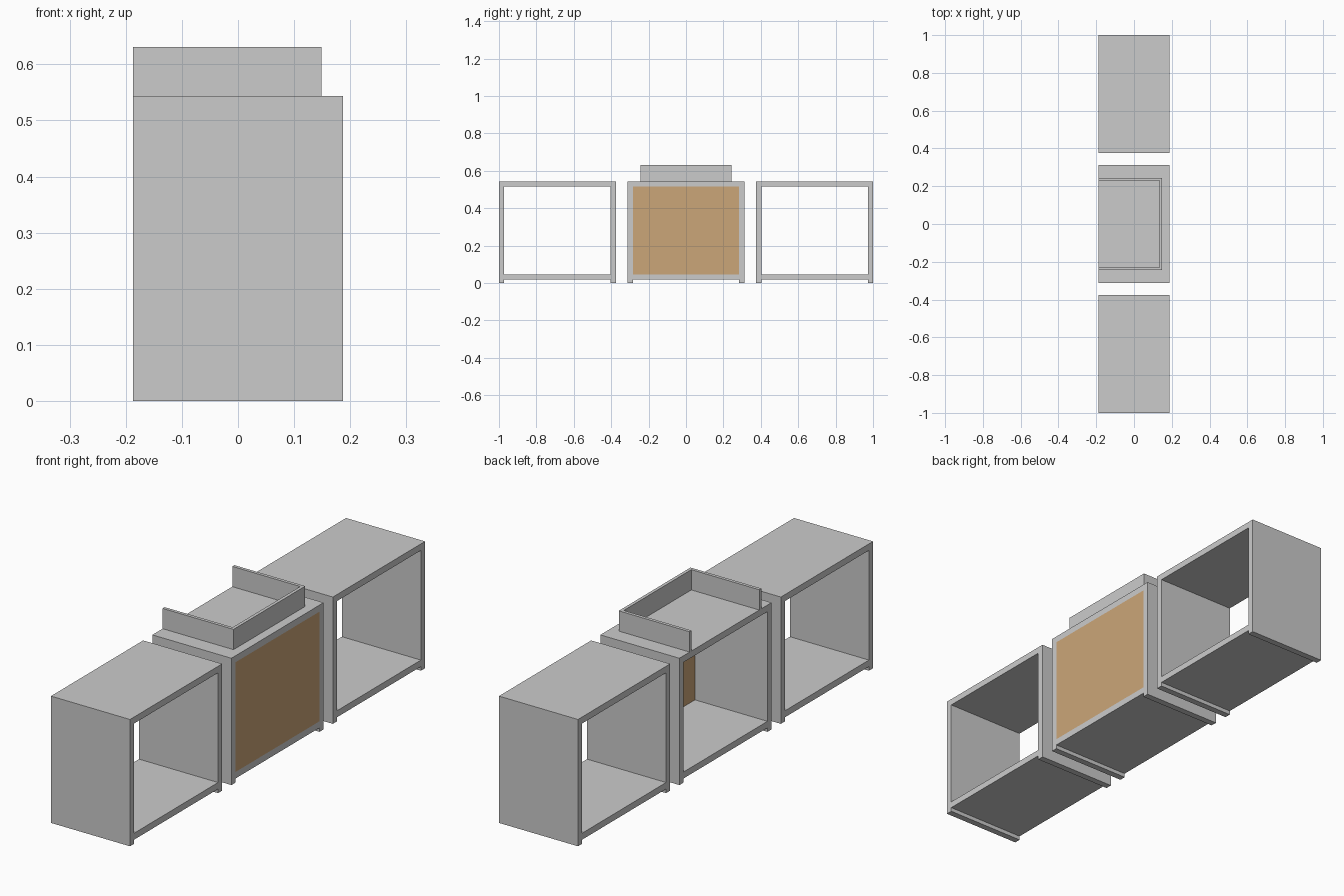
import bpy

if "Cube" in bpy.data.objects:
    bpy.data.objects.remove(bpy.data.objects["Cube"])

DEPTH = 0.1875   # half depth in x
HALF_W = 0.3125  # half width of one cabinet
TOP = 0.544
T = 0.028        # board thickness
FLOOR = 0.0175   # underside of the bottom board


def box(name, x0, x1, y0, y1, z0, z1):
    bpy.ops.mesh.primitive_cube_add(size=1, location=((x0 + x1) / 2, (y0 + y1) / 2, (z0 + z1) / 2))
    ob = bpy.context.object
    ob.name = name
    ob.scale = (x1 - x0, y1 - y0, z1 - z0)
    bpy.ops.object.transform_apply(location=False, rotation=False, scale=True)
    return ob


# three open cabinets: top board over two sides, raised bottom board
for label, cy in (("front", -0.6875), ("middle", 0.0), ("rear", 0.6875)):
    y0, y1 = cy - HALF_W, cy + HALF_W
    box(label + "_cabinet_top", -DEPTH, DEPTH, y0, y1, TOP - T, TOP)
    box(label + "_cabinet_side_a", -DEPTH, DEPTH, y0, y0 + T, 0, TOP - T)
    box(label + "_cabinet_side_b", -DEPTH, DEPTH, y1 - T, y1, 0, TOP - T)
    box(label + "_cabinet_bottom", -DEPTH, DEPTH, y0 + T, y1 - T, FLOOR, FLOOR + T)

# wooden panel closing the middle cabinet
panel = box("wood_panel", DEPTH - 0.031, DEPTH, -HALF_W + T, HALF_W - T, FLOOR + T, TOP - T)
wood = bpy.data.materials.new("wood")
wood.diffuse_color = (0.6, 0.38, 0.19, 1)
wood.use_nodes = True
wood.node_tree.nodes["Principled BSDF"].inputs["Base Color"].default_value = wood.diffuse_color
panel.data.materials.append(wood)

# three-sided rail on the middle cabinet, open towards -x
RX, RY, RT, RZ = 0.149, 0.243, 0.014, 0.631
box("rail_end", RX - RT, RX, -RY, RY, TOP, RZ)
for label, s in (("front", -1), ("rear", 1)):
    ys = sorted((s * RY, s * (RY - RT)))
    box(label + "_rail", -DEPTH, RX - RT, ys[0], ys[1], TOP, RZ)
